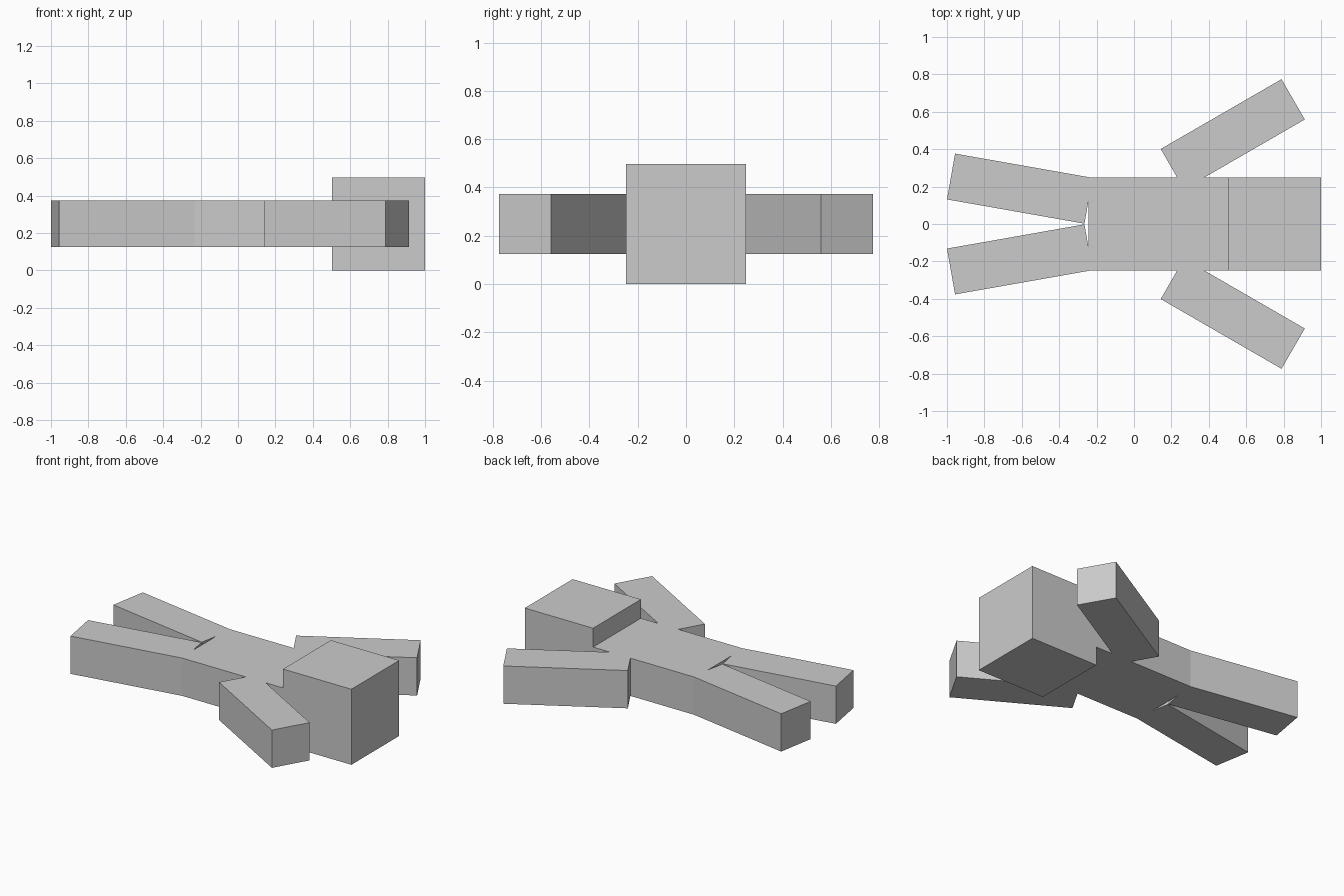
import bpy, math

if "Cube" in bpy.data.objects:
    bpy.data.objects.remove(bpy.data.objects["Cube"])

U = 0.2487          # limb thickness, the base unit of the figure
ZC = U              # mid height of the lying figure

grey = bpy.data.materials.new("light grey")
grey.diffuse_color = (0.6, 0.6, 0.6, 1)
grey.use_nodes = True
grey.node_tree.nodes["Principled BSDF"].inputs["Base Color"].default_value = grey.diffuse_color


def box(name, centre, size, angle=0.0):
    bpy.ops.mesh.primitive_cube_add(size=1, location=(*centre, ZC),
                                    rotation=(0, 0, math.radians(angle)))
    ob = bpy.context.object
    ob.name = name
    ob.scale = size
    bpy.ops.object.transform_apply(location=False, rotation=False, scale=True)
    ob.data.materials.append(grey)
    return ob


# Head and torso lie along x
box("head", (1 - U, 0), (2 * U, 2 * U, 2 * U))
box("torso", (1 - 3.5 * U, 0), (3 * U, 2 * U, U))

# Splayed arms and legs on both sides
hip_x = 1 - 5 * U
leg_tilt = math.radians(10)
for side, s in (("left", 1), ("right", -1)):
    box(side + "_arm", (0.528, s * 0.48), (3 * U, U, U), s * 30)
    cx = hip_x - 1.5 * U * math.cos(leg_tilt)
    cy = 0.5 * U + 1.5 * U * math.sin(leg_tilt)
    box(side + "_leg", (cx, s * cy), (3 * U, U, U), -s * 10)
